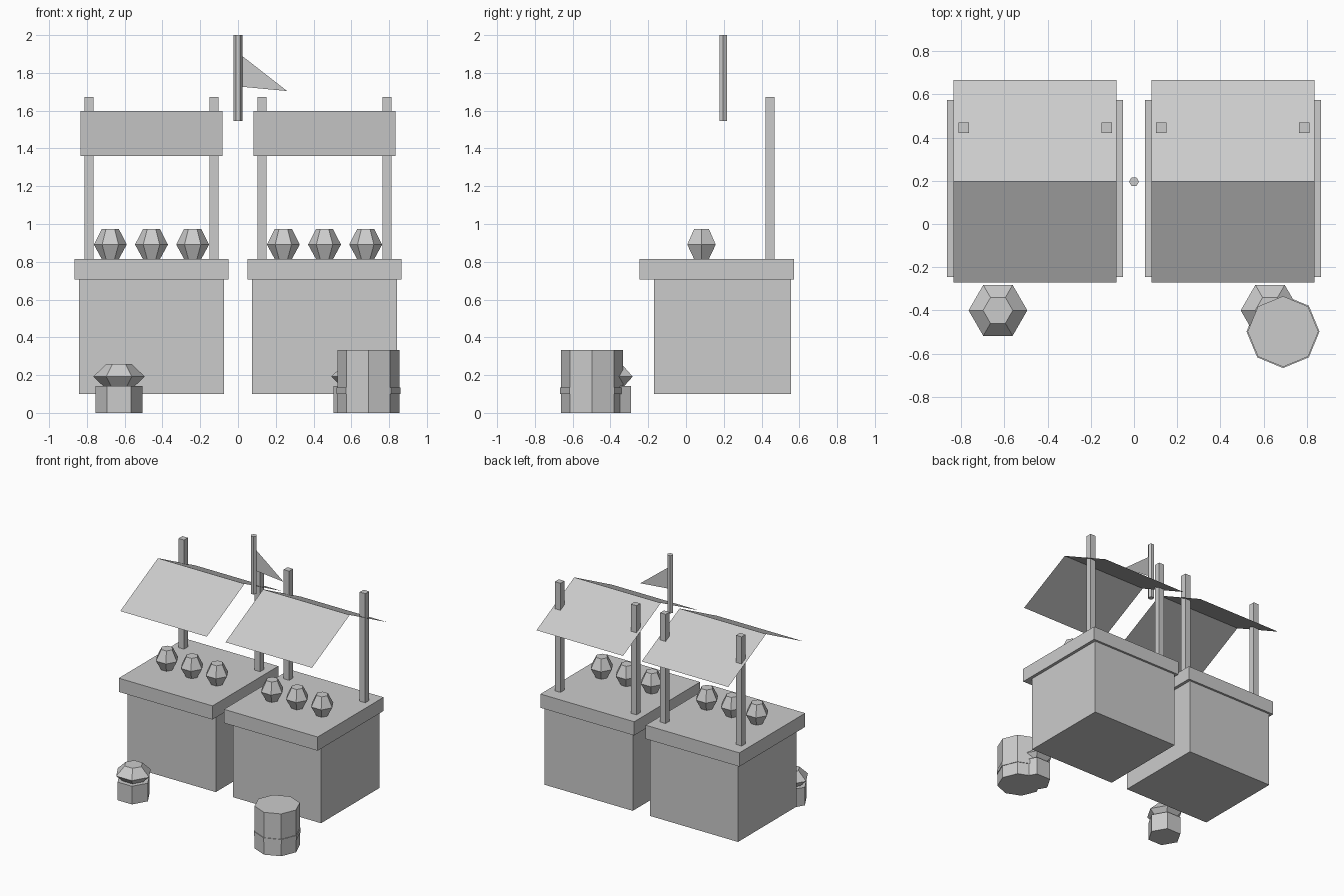
import bpy, bmesh, math

if "Cube" in bpy.data.objects:
    bpy.data.objects.remove(bpy.data.objects["Cube"])

GREY = bpy.data.materials.new("plain grey")
GREY.diffuse_color = (0.6, 0.6, 0.6, 1)
GREY.use_nodes = True
GREY.node_tree.nodes["Principled BSDF"].inputs["Base Color"].default_value = GREY.diffuse_color


def make(name, verts, faces):
    me = bpy.data.meshes.new(name)
    me.from_pydata(verts, [], faces)
    me.materials.append(GREY)
    ob = bpy.data.objects.new(name, me)
    bpy.context.collection.objects.link(ob)
    return ob


def box(name, x0, x1, y0, y1, z0, z1):
    verts = [(x, y, z) for z in (z0, z1) for x, y in ((x0, y0), (x1, y0), (x1, y1), (x0, y1))]
    return make(name, verts, [(3, 2, 1, 0), (4, 5, 6, 7), (0, 1, 5, 4),
                              (1, 2, 6, 5), (2, 3, 7, 6), (3, 0, 4, 7)])


def lathe(name, cx, cy, sides, profile):
    """Capped low-poly turned shape from (radius, z) pairs."""
    verts = [(cx + r * math.cos(math.tau * i / sides), cy + r * math.sin(math.tau * i / sides), z)
             for r, z in profile for i in range(sides)]
    faces = [tuple(reversed(range(sides))),
             tuple(range(len(verts) - sides, len(verts)))]
    for k in range(len(profile) - 1):
        for i in range(sides):
            a, b = k * sides + i, k * sides + (i + 1) % sides
            faces.append((a, b, b + sides, a + sides))
    return make(name, verts, faces)


for side, cx in (("left", -0.458), ("right", 0.458)):
    # Stall body and counter slab
    box(side + "_stall_body", cx - 0.384, cx + 0.384, -0.17, 0.556, 0.10, 0.706)
    box(side + "_counter", cx - 0.408, cx + 0.408, -0.246, 0.573, 0.706, 0.814)
    # Rear posts
    for n, px in enumerate((cx - 0.331, cx + 0.331)):
        box(f"{side}_post_{n + 1}", px - 0.024, px + 0.024, 0.421, 0.469, 0.81, 1.673)
    # Thin pitched awning sheet
    x0, x1 = cx - 0.377, cx + 0.377
    make(side + "_awning",
         [(x, y, z) for y, z in ((-0.272, 1.36), (0.197, 1.597), (0.667, 1.36)) for x in (x0, x1)],
         [(0, 1, 3, 2), (2, 3, 5, 4)])
    # Goods on the counter
    for n in range(3):
        lathe(f"{side}_fruit_{n + 1}", cx + (n - 1) * 0.218, 0.082, 6,
              [(0.045, 0.814), (0.087, 0.891), (0.045, 0.974)])
    # Bucket with heaped contents in front
    bx = math.copysign(0.63, cx)
    lathe(side + "_bucket", bx, -0.40, 6, [(0.125, 0), (0.125, 0.143)])
    lathe(side + "_bucket_heap", bx, -0.40, 6, [(0.085, 0.143), (0.136, 0.192), (0.069, 0.258)])

# Barrel with one hoop
lathe("barrel", 0.69, -0.498, 8, [(0.164, 0), (0.164, 0.333)])
lathe("barrel_hoop", 0.69, -0.498, 8, [(0.169, 0.10), (0.169, 0.134)])

# Flag pole and pennant
lathe("flag_pole", 0, 0.196, 6, [(0.023, 1.546), (0.023, 2.0)])
make("pennant", [(0.015, 0.196, 1.727), (0.26, 0.196, 1.704), (0.015, 0.196, 1.895)], [(0, 1, 2)])
